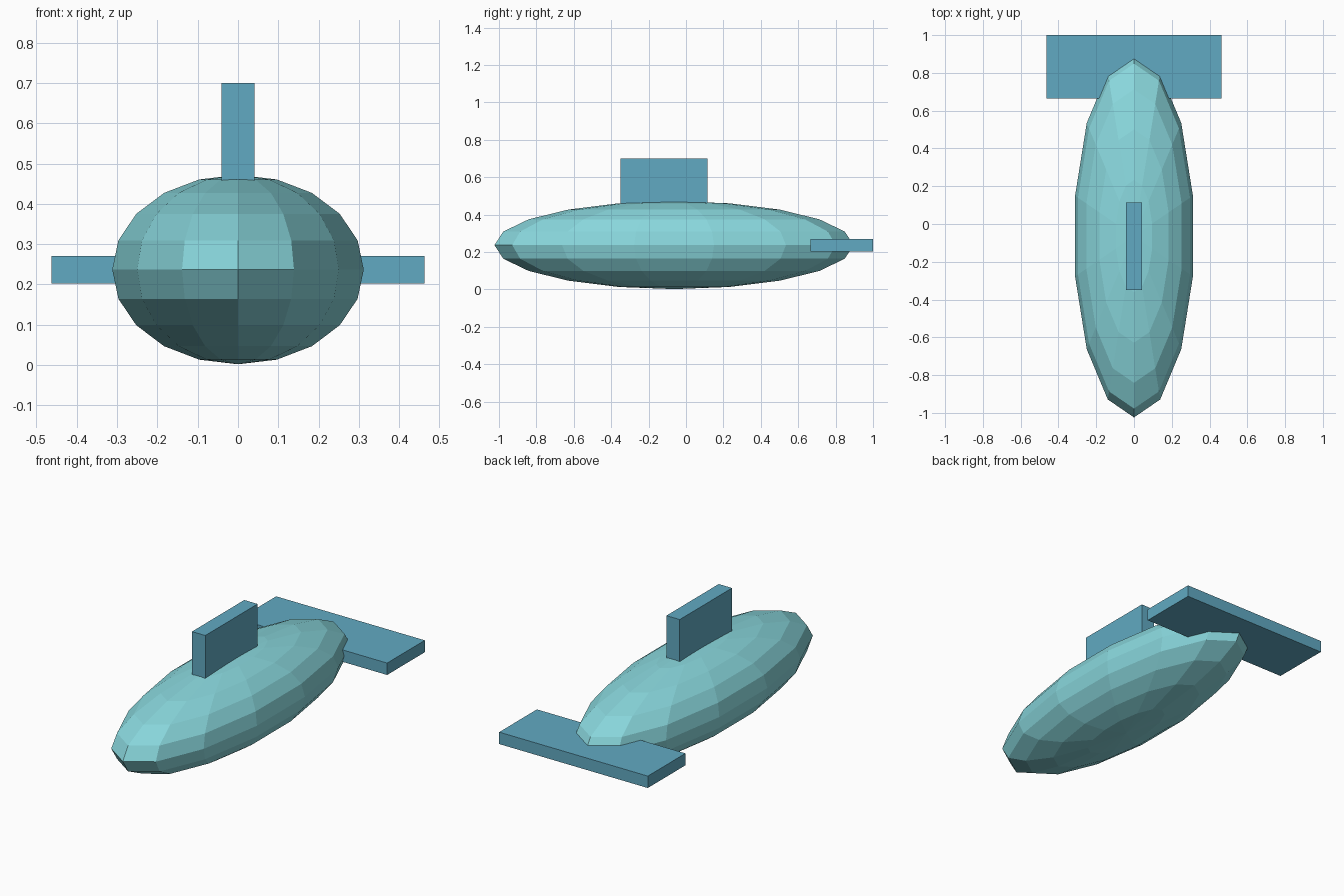
import bpy

cube = bpy.data.objects.get("Cube")
if cube:
    bpy.data.objects.remove(cube, do_unlink=True)


def material(name, color):
    mat = bpy.data.materials.new(name)
    mat.use_nodes = True
    mat.diffuse_color = color
    mat.node_tree.nodes["Principled BSDF"].inputs["Base Color"].default_value = color
    return mat


def finish(name, mat, scale):
    obj = bpy.context.object
    obj.name = name
    obj.scale = scale
    bpy.ops.object.transform_apply(location=False, rotation=False, scale=True)
    obj.data.materials.append(mat)
    return obj


def box(name, mat, low, high):
    center = [(a + b) / 2 for a, b in zip(low, high)]
    bpy.ops.mesh.primitive_cube_add(size=1, location=center)
    return finish(name, mat, [b - a for a, b in zip(low, high)])


aqua = material("pale aqua", (0.25, 0.68, 0.72, 1))
blue = material("dusty blue", (0.12, 0.40, 0.54, 1))

# Faceted hull
bpy.ops.mesh.primitive_uv_sphere_add(segments=14, ring_count=10, radius=1,
                                     location=(0, -0.064, 0.237))
finish("hull", aqua, (0.32, 0.96, 0.235))

# Upright fin on the back and flat tail plane
box("top_fin", blue, (-0.0415, -0.35, 0.45), (0.0415, 0.115, 0.70))
box("tail_plane", blue, (-0.4625, 0.665, 0.203), (0.4625, 1.0, 0.27))
